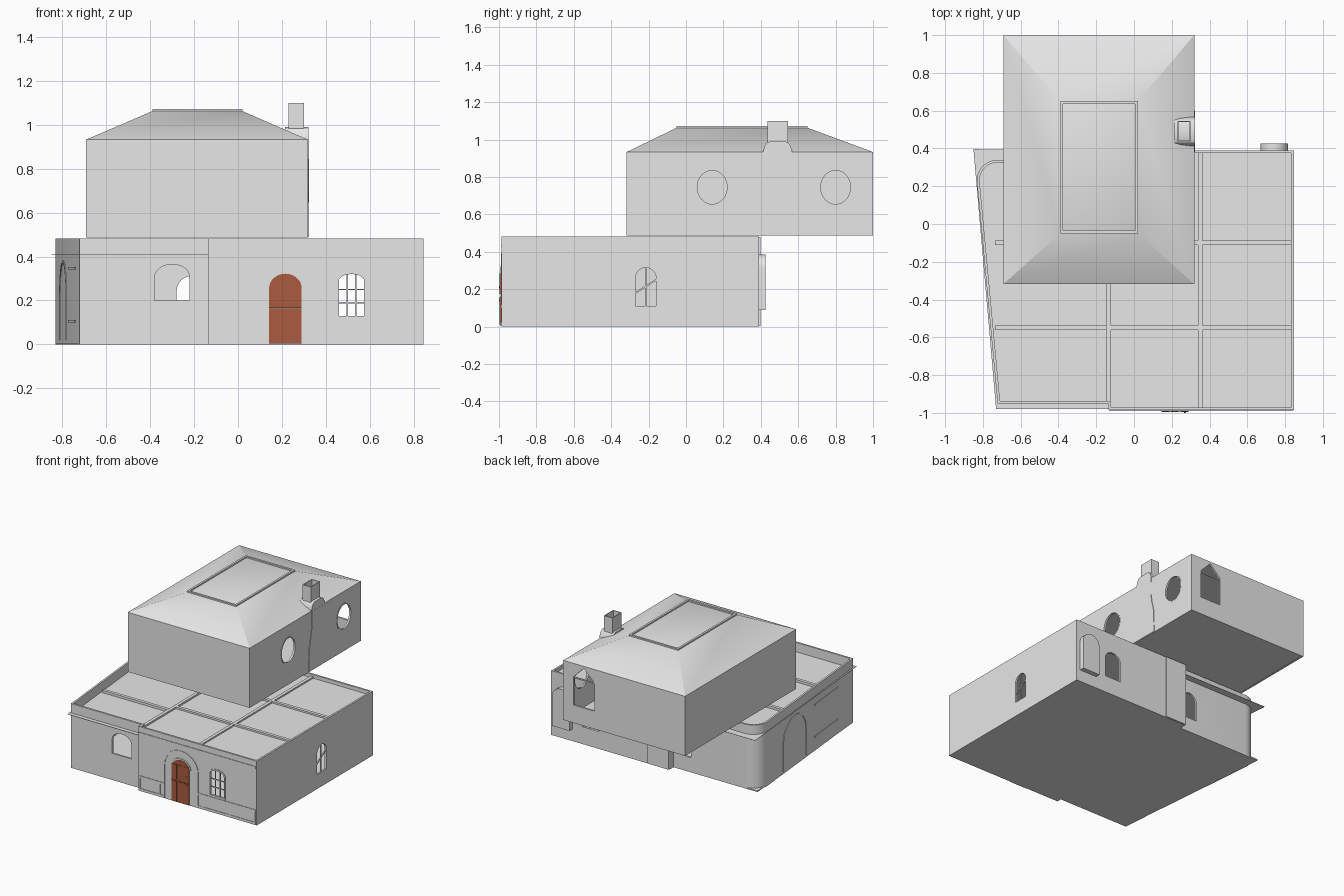
import bpy, bmesh, math

cube = bpy.data.objects.get("Cube")
if cube:
    bpy.data.objects.remove(cube, do_unlink=True)


def material(name, rgb):
    m = bpy.data.materials.new(name)
    m.use_nodes = True
    m.diffuse_color = (*rgb, 1)
    m.node_tree.nodes["Principled BSDF"].inputs["Base Color"].default_value = (*rgb, 1)
    return m


STONE = material("pale grey plaster", (0.8, 0.8, 0.8))
WOOD = material("red brown wood", (0.4, 0.105, 0.05))
made = []


def finish(name, bm, mat=STONE, recalc=True):
    if recalc:
        bmesh.ops.recalc_face_normals(bm, faces=bm.faces)
    mesh = bpy.data.meshes.new(name)
    bm.to_mesh(mesh)
    bm.free()
    mesh.materials.append(mat)
    ob = bpy.data.objects.new(name, mesh)
    bpy.context.collection.objects.link(ob)
    made.append(ob)
    return ob


def prism(name, pts, axis, lo, hi, mat=STONE):
    """Extrude a flat outline along one axis."""
    place = {"x": lambda a, b, h: (h, a, b),
             "y": lambda a, b, h: (a, h, b),
             "z": lambda a, b, h: (a, b, h)}[axis]
    bm = bmesh.new()
    rings = [[bm.verts.new(place(a, b, h)) for a, b in pts] for h in (lo, hi)]
    bm.faces.new(rings[0])
    bm.faces.new(rings[1])
    for i in range(len(pts)):
        j = (i + 1) % len(pts)
        bm.faces.new((rings[0][i], rings[0][j], rings[1][j], rings[1][i]))
    return finish(name, bm, mat)


def rect(a0, a1, b0, b1):
    return [(a0, b0), (a1, b0), (a1, b1), (a0, b1)]


def box(name, x, y, z, mat=STONE):
    return prism(name, rect(*x, *y), "z", *z, mat)


def arch(a0, a1, z0, z1, rise, n=14):
    c, r = (a0 + a1) / 2, (a1 - a0) / 2
    curve = [(c + r * math.cos(math.pi * i / n), z1 - rise + rise * math.sin(math.pi * i / n))
             for i in range(n + 1)]
    return [(a0, z0), (a1, z0)] + curve


def arch_band(a0, a1, z0, z1, rise, w):
    """Arched surround, open at the bottom."""
    outer = arch(a0 - w, a1 + w, z0, z1 + w, rise + w)[1:]
    inner = arch(a0, a1, z0, z1, rise)[1:]
    return outer + [(a0 - w, z0), (a0, z0)] + inner[::-1]


def oval(a, b, ra, rb, n=32):
    return [(a + ra * math.cos(math.tau * i / n), b + rb * math.sin(math.tau * i / n)) for i in range(n)]


def shell(name, outline, z0, z1, thick, cutters):
    """Hollow wall ring with openings cut through it."""
    bm = bmesh.new()
    low = [bm.verts.new((x, y, z0)) for x, y in outline]
    top = [bm.verts.new((x, y, z1)) for x, y in outline]
    for i in range(len(outline)):
        j = (i + 1) % len(outline)
        bm.faces.new((low[i], low[j], top[j], top[i]))
    ob = finish(name, bm, recalc=False)
    sol = ob.modifiers.new("thickness", "SOLIDIFY")
    sol.thickness, sol.offset, sol.use_even_offset = thick, -1, True
    for c in cutters:
        mod = ob.modifiers.new("opening", "BOOLEAN")
        mod.operation, mod.solver, mod.object = "DIFFERENCE", "EXACT", c
    bpy.context.view_layer.update()
    deps = bpy.context.evaluated_depsgraph_get()
    mesh = bpy.data.meshes.new_from_object(ob.evaluated_get(deps))
    ob.modifiers.clear()
    ob.data = mesh
    for c in cutters:
        made.remove(c)
        bpy.data.objects.remove(c, do_unlink=True)
    return ob


# Ground floor walls: a square main wing and a set-back wing with a rounded corner
R = 0.11
SX, LX, BX, LY, BY = -0.135, -0.722, -0.832, -0.95, 0.34
corner = [(BX + R - R * math.sin(math.pi / 2 * i / 10), BY - R + R * math.cos(math.pi / 2 * i / 10))
          for i in range(11)]
ground = [(LX, LY), (SX, LY), (SX, -0.986), (0.846, -0.986), (0.846, 0.39), (SX, 0.39), (SX, BY)]
front_y, back_y = (-1.1, -0.9), (0.25, 0.5)
cuts = [prism("cutter", arch(-0.38, -0.22, 0.2, 0.365, 0.06), "y", *front_y),
        prism("cutter", arch(0.46, 0.575, 0.13, 0.32, 0.03), "y", *front_y),
        prism("cutter", arch(0.45, 0.585, 0.13, 0.335, 0.06), "y", *back_y),
        prism("cutter", arch(-0.28, -0.155, 0.11, 0.31, 0.07), "y", *back_y),
        prism("cutter", arch(-0.27, -0.16, 0.11, 0.315, 0.055), "x", 0.75, 0.95)]
shell("ground_floor_walls", ground + corner, 0.002, 0.482, 0.014, cuts)
prism("ground_floor_plate", ground + [(BX, BY)], "z", 0, 0.01)

# Main terrace, and the lower terrace sheet whose corners reach past the set-back walls
box("main_terrace", (SX + 0.005, 0.84), (-0.98, 0.385), (0.44, 0.455))
side = [(-0.73, -0.98), (SX, -0.98), (SX, 0.39), (-0.85, 0.396)]
prism("side_terrace", side, "z", 0.41, 0.412)
for i, y in enumerate((-0.55, -0.1)):
    box(f"main_terrace_beam_{i}", (SX + 0.01, 0.835), (y - 0.012, y + 0.012), (0.45, 0.468))
    box(f"side_terrace_beam_{i}", (-0.735, SX), (y - 0.012, y + 0.012), (0.405, 0.43))
box("main_terrace_long_beam", (0.338, 0.362), (-0.975, 0.38), (0.45, 0.466))
box("terrace_kerb", (SX - 0.012, SX + 0.012), (-0.945, BY), (0.405, 0.468))

# Front door in two leaves, with plank strips and a knob
prism("door_lower_leaf", rect(0.142, 0.29, 0.003, 0.163), "y", -0.993, -0.975, WOOD)
prism("door_upper_leaf", arch(0.142, 0.29, 0.165, 0.322, 0.065), "y", -0.993, -0.975, WOOD)
for i, x in enumerate((0.167, 0.216, 0.265)):
    for part, z0, z1 in (("lower", 0.01, 0.157), ("upper", 0.174, 0.285)):
        prism(f"door_{part}_plank_{i}", rect(x - 0.02, x + 0.02, z0, z1), "y", -0.996, -0.99, WOOD)
for z in (0.14, 0.21):
    prism("door_knob", oval(0.27, z, 0.006, 0.006, 12), "y", -1.0, -0.99, WOOD)

# Front facade trim
fy = (-0.99, -0.984)
prism("door_surround", arch_band(0.142, 0.29, 0.003, 0.322, 0.065, 0.012), "y", *fy)
prism("door_outer_surround", arch_band(0.085, 0.35, 0.003, 0.38, 0.12, 0.012), "y", *fy)
prism("front_window_surround", arch_band(0.46, 0.575, 0.12, 0.32, 0.03, 0.012), "y", *fy)
for z in (0.006, 0.1, 0.425):
    spans = [(-0.13, 0.84)] if z > 0.4 else [(-0.13, 0.073), (0.362, 0.84)]
    for a, b in spans:
        prism("front_band", rect(a, b, z, z + 0.015), "y", *fy)
for x in (-0.125, 0.04, 0.40, 0.62, 0.83):
    prism("front_upright", rect(x - 0.006, x + 0.006, 0.006, 0.105), "y", *fy)
for x in (0.498, 0.537):
    prism("front_window_upright_bar", rect(x - 0.003, x + 0.003, 0.13, 0.318), "y", -0.982, -0.975)
for z in (0.19, 0.25):
    prism("front_window_cross_bar", rect(0.46, 0.575, z - 0.003, z + 0.003), "y", -0.982, -0.975)

# Window bars on the left side wall
tilt = [(-0.27, 0.175), (-0.16, 0.245), (-0.16, 0.255), (-0.27, 0.185)]
prism("side_window_brace", tilt, "x", 0.834, 0.842)
prism("side_window_bar", rect(-0.218, -0.212, 0.11, 0.31), "x", 0.834, 0.842)

# Back pilaster and rounded alcove
box("back_pilaster", (SX, 0.04), (0.38, 0.398), (0.003, 0.48))
prism("back_alcove", arch(0.67, 0.815, 0.09, 0.385, 0.072), "y", 0.38, 0.426)

# Blind arch and panel on the slanted right side wall
lean = math.atan2(LX - BX, BY - R - LY)
for name, pts in (("side_blind_arch", arch_band(-0.3, 0.0, 0.02, 0.37, 0.14, 0.012)),
                  ("side_panel_base", rect(-0.75, -0.42, 0.1, 0.112)),
                  ("side_panel_top", rect(-0.75, -0.42, 0.34, 0.352))):
    ob = prism(name, [(a - LY, b) for a, b in pts], "x", -0.004, 0.01)
    ob.location = (LX, LY, 0)
    ob.rotation_euler.z = lean

# Upper floor walls with oval side windows and a gabled back window
X0, X1, Y0, Y1 = -0.692, 0.319, -0.318, 1.0
gable = [(0.06, 0.62), (0.235, 0.62), (0.235, 0.83), (0.148, 0.918), (0.06, 0.83)]
cuts = [prism("cutter", oval(0.14, 0.745, 0.082, 0.092), "x", 0.25, 0.4),
        prism("cutter", oval(0.8, 0.745, 0.082, 0.092), "x", 0.25, 0.4),
        prism("cutter", gable, "y", 0.9, 1.1)]
shell("upper_floor_walls", [(X0, Y0), (X1, Y0), (X1, Y1), (X0, Y1)], 0.486, 0.926, 0.014, cuts)
box("upper_floor_plate", (X0 + 0.003, X1 - 0.003), (Y0 + 0.003, Y1 - 0.003), (0.488, 0.5))
prism("gable_window_bar", rect(0.06, 0.235, 0.82, 0.83), "y", 0.988, 0.995)

# Oval window rims
for i, y in enumerate((0.14, 0.8)):
    bm = bmesh.new()
    loops = [[bm.verts.new((x, a, b)) for a, b in oval(y, 0.745, r, r + 0.01)]
             for x, r in ((0.312, 0.089), (0.321, 0.089), (0.321, 0.08), (0.312, 0.08))]
    for k in range(4):
        p, q = loops[k], loops[(k + 1) % 4]
        for n in range(len(p)):
            m = (n + 1) % len(p)
            bm.faces.new((p[n], p[m], q[m], q[n]))
    finish(f"oval_window_rim_{i}", bm)

# Hipped roof with a flat top and its raised frame
bm = bmesh.new()
levels = [(X0, X1, Y0, Y1, 0.922), (X0, X1, Y0, Y1, 0.933), (-0.39, 0.02, -0.05, 0.65, 1.063)]
loops = [[bm.verts.new((x, y, z)) for x, y in rect(a, b, c, d)] for a, b, c, d, z in levels]
bm.faces.new(loops[0])
bm.faces.new(loops[-1])
for p, q in zip(loops, loops[1:]):
    for n in range(4):
        m = (n + 1) % 4
        bm.faces.new((p[n], p[m], q[m], q[n]))
finish("hipped_roof", bm)
for i, y in enumerate((-0.05, 0.635)):
    box(f"roof_frame_end_{i}", (-0.39, 0.02), (y, y + 0.015), (1.055, 1.073))
for i, x in enumerate((-0.39, 0.005)):
    box(f"roof_frame_side_{i}", (x, x + 0.015), (-0.035, 0.635), (1.055, 1.073))


# Chimney breast flaring towards its foot, hood and open pot
def mirrored(half):
    return [(0.49 + a, b) for a, b in half] + [(0.49 - a, b) for a, b in half[::-1]]


breast = [(0.11, 0.49), (0.105, 0.66), (0.085, 0.74), (0.076, 0.8), (0.076, 0.93)]
prism("chimney_breast", mirrored(breast), "x", 0.3, 0.323)
hood = [(0.077, 0.9), (0.077, 0.94), (0.07, 0.965), (0.058, 0.982), (0.04, 0.99)]
prism("chimney_hood", mirrored(hood), "x", 0.215, 0.322)
shell("chimney_pot", rect(0.23, 0.3, 0.435, 0.545), 0.97, 1.1, 0.006, [])

# Smooth the curved surfaces and keep the edges crisp
for ob in made:
    ob.select_set(True)
bpy.context.view_layer.objects.active = made[0]
bpy.ops.object.shade_smooth_by_angle()
